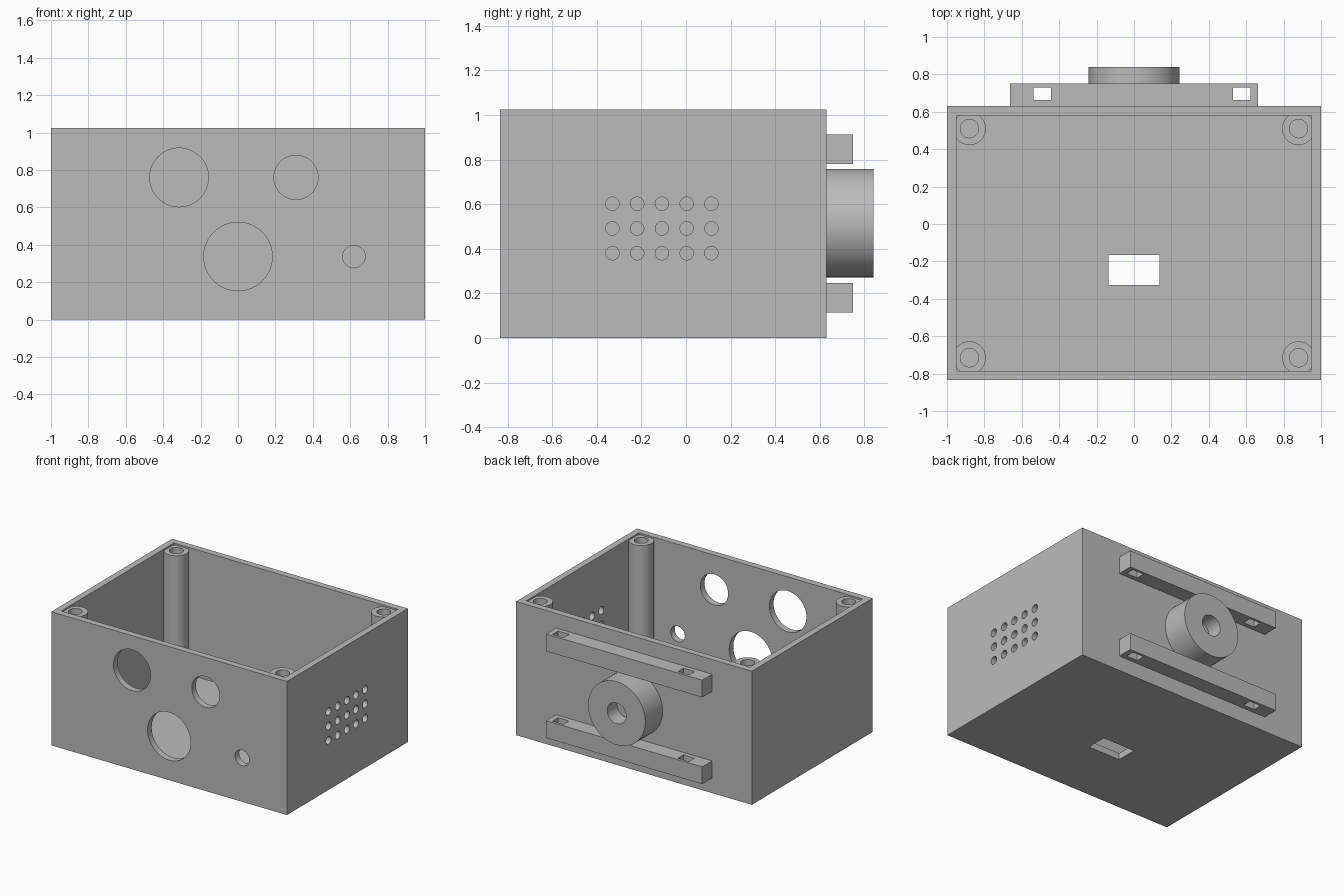
import bpy
import math

cube = bpy.data.objects.get("Cube")
if cube:
    bpy.data.objects.remove(cube, do_unlink=True)

GREY = (0.5, 0.5, 0.5, 1.0)
grey = bpy.data.materials.new("plain_grey")
grey.use_nodes = True
grey.diffuse_color = GREY
grey.node_tree.nodes["Principled BSDF"].inputs["Base Color"].default_value = GREY


def block(name, low, high):
    """Axis-aligned box between two corners."""
    bpy.ops.mesh.primitive_cube_add(
        size=1, location=[(a + b) / 2 for a, b in zip(low, high)])
    ob = bpy.context.object
    ob.name = name
    ob.scale = [b - a for a, b in zip(low, high)]
    bpy.ops.object.transform_apply(location=False, rotation=False, scale=True)
    return ob


def rod(name, axis, radius, start, length, sides=64):
    """Cylinder running along +axis from its start point."""
    centre = list(start)
    centre["xyz".index(axis)] += length / 2
    turn = {"x": (0, math.pi / 2, 0), "y": (math.pi / 2, 0, 0), "z": (0, 0, 0)}[axis]
    bpy.ops.mesh.primitive_cylinder_add(
        vertices=sides, radius=radius, depth=length, location=centre, rotation=turn)
    bpy.context.object.name = name
    return bpy.context.object


def cut(target, cutter):
    """Subtract the cutter and remove it."""
    cutter.hide_render = True
    mod = target.modifiers.new("cut", "BOOLEAN")
    mod.operation = "DIFFERENCE"
    mod.solver = "EXACT"
    mod.object = cutter
    bpy.context.view_layer.objects.active = target
    bpy.ops.object.modifier_apply(modifier=mod.name)
    bpy.data.objects.remove(cutter, do_unlink=True)


def finish(ob):
    ob.data.materials.clear()
    ob.data.materials.append(grey)
    bpy.ops.object.select_all(action="DESELECT")
    ob.select_set(True)
    bpy.context.view_layer.objects.active = ob
    bpy.ops.object.shade_smooth_by_angle(angle=math.radians(30))


FRONT, BACK, TOP, WALL = -0.835, 0.63, 1.025, 0.05

# Open-topped case
case = block("case", (-1, FRONT, 0), (1, BACK, TOP))
cut(case, block("cavity", (-1 + WALL, FRONT + WALL, WALL),
                (1 - WALL, BACK - WALL, TOP + 0.2)))

# Round openings in the front wall
for x, z, radius in ((-0.315, 0.76, 0.157), (0.31, 0.76, 0.118),
                     (0, 0.337, 0.183), (0.62, 0.337, 0.06)):
    cut(case, rod("front_hole", "y", radius, (x, FRONT - 0.05, z), 0.15))

# Vent grid in the left wall
for column in range(5):
    for row in range(3):
        y, z = -0.33 + 0.111 * column, 0.38 + 0.111 * row
        cut(case, rod("vent_hole", "x", 0.03, (0.9, y, z), 0.2, 32))

# Rectangular opening in the floor
cut(case, block("floor_slot", (-0.137, -0.325, -0.1), (0.137, -0.165, 0.1)))
finish(case)

# Corner screw posts, just below the rim
for side, x in (("right", -0.88), ("left", 0.88)):
    for end, y in (("front", -0.715), ("back", 0.51)):
        top = TOP - 0.012
        post = rod(f"{end}_{side}_post", "z", 0.088, (x, y, 0.02), top - 0.02, 48)
        cut(post, rod("screw_hole", "z", 0.049, (x, y, top - 0.3), 0.4, 48))
        finish(post)

# Slotted mounting rails on the back
for name, z in (("lower_rail", 0.115), ("upper_rail", 0.78)):
    rail = block(name, (-0.663, BACK - 0.01, z), (0.663, 0.75, z + 0.132))
    for x in (-0.49, 0.575):
        cut(rail, block("rail_slot", (x - 0.047, 0.663, z - 0.1),
                        (x + 0.047, 0.73, z + 0.3)))
    finish(rail)

# Round boss with a blind hole on the back
boss = rod("back_boss", "y", 0.243, (0, BACK - 0.01, 0.515), 0.22)
cut(boss, rod("boss_hole", "y", 0.08, (0, 0.72, 0.515), 0.2))
finish(boss)
